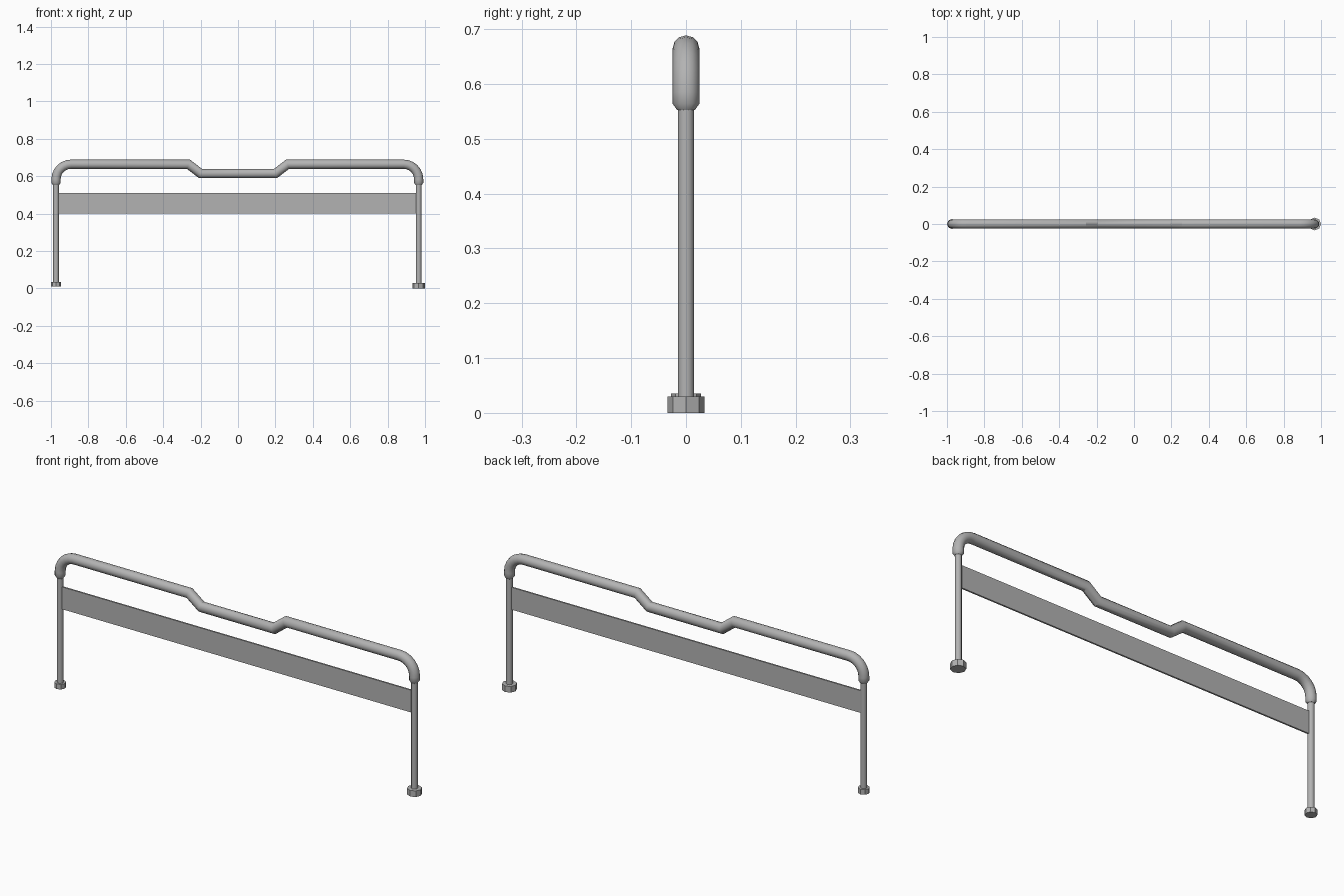
import bpy, bmesh, math
from mathutils import Vector

if "Cube" in bpy.data.objects:
    bpy.data.objects.remove(bpy.data.objects["Cube"])

steel = bpy.data.materials.new("brushed_grey")
grey = (0.45, 0.45, 0.45, 1)
steel.use_nodes = True
steel.diffuse_color = grey
steel.node_tree.nodes["Principled BSDF"].inputs["Base Color"].default_value = grey


def finish(name, bm, smooth=True):
    bmesh.ops.recalc_face_normals(bm, faces=bm.faces)
    mesh = bpy.data.meshes.new(name)
    bm.to_mesh(mesh)
    bm.free()
    mesh.materials.append(steel)
    obj = bpy.data.objects.new(name, mesh)
    bpy.context.collection.objects.link(obj)
    if smooth:
        bpy.ops.object.select_all(action='DESELECT')
        obj.select_set(True)
        bpy.context.view_layer.objects.active = obj
        bpy.ops.object.shade_smooth_by_angle(angle=math.radians(35))
    return obj


def cylinder(name, x, z0, z1, radius, sides, smooth):
    bm = bmesh.new()
    bmesh.ops.create_cone(bm, cap_ends=True, segments=sides, radius1=radius,
                          radius2=radius, depth=z1 - z0)
    bmesh.ops.translate(bm, vec=(x, 0, (z0 + z1) / 2), verts=bm.verts)
    return finish(name, bm, smooth)


def sweep(name, path, sides=12):
    """Tube along (x, z, radius) points, with mitred rings at the corners."""
    bm = bmesh.new()
    pts = [Vector((x, 0, z)) for x, z, r in path]
    rings = []
    for i, p in enumerate(pts):
        before = (p - pts[i - 1]).normalized() if i else None
        after = (pts[i + 1] - p).normalized() if i < len(pts) - 1 else None
        before, after = before or after, after or before
        tangent = (before + after).normalized()
        normal = Vector((-tangent.z, 0, tangent.x)) / tangent.dot(after)
        ring = []
        for k in range(sides):
            a = math.tau * k / sides
            offset = normal * math.cos(a) + Vector((0, math.sin(a), 0))
            ring.append(bm.verts.new(p + offset * path[i][2]))
        rings.append(ring)
    for a, b in zip(rings, rings[1:]):
        for k in range(sides):
            n = (k + 1) % sides
            bm.faces.new((a[k], a[n], b[n], b[k]))
    bm.faces.new(rings[0])
    bm.faces.new(rings[-1])
    return finish(name, bm)


# Top rail: tapered ends, rounded elbows and a dropped middle
LEFT, RIGHT, TOP, R, BEND = 0.966, -0.973, 0.664, 0.0245, 0.08


def half_rail(x, side):
    pts = [(x, 0.552, 0.016), (x, 0.564, R)]
    for i in range(7):
        a = math.pi / 2 * i / 6
        pts.append((x - side * BEND * (1 - math.cos(a)),
                    TOP - BEND + BEND * math.sin(a), R))
    return pts + [(side * 0.265, TOP, R), (side * 0.2, 0.614, R)]


sweep("top_rail", half_rail(RIGHT, -1) + half_rail(LEFT, 1)[::-1])

# Posts and octagonal feet
for side, x, z0, z1, radius in (("left", LEFT, 0, 0.03, 0.034),
                                ("right", RIGHT, 0.01, 0.035, 0.027)):
    cylinder(side + "_post", x, z0 + 0.005, 0.57, 0.015, 12, True)
    cylinder(side + "_foot", x, z0, z1, radius, 8, False)

# Flat cross panel between the posts
bm = bmesh.new()
bmesh.ops.create_cube(bm, size=1)
bmesh.ops.scale(bm, vec=(LEFT - RIGHT - 0.02, 0.008, 0.11), verts=bm.verts)
bmesh.ops.translate(bm, vec=((LEFT + RIGHT) / 2, 0, 0.455), verts=bm.verts)
finish("cross_panel", bm, False)
